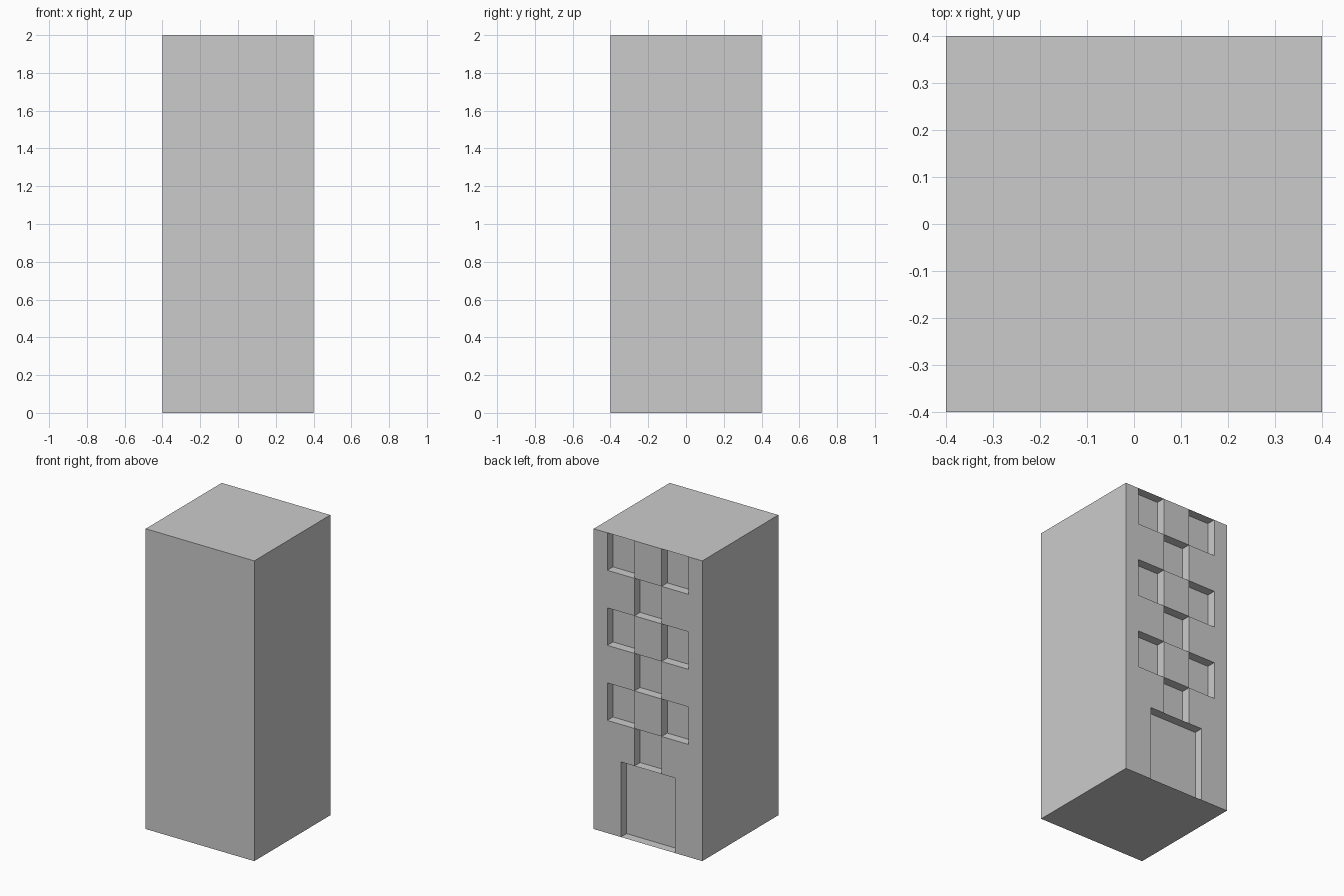
import bpy
import bmesh
from mathutils import Vector, Matrix

if "Cube" in bpy.data.objects:
    bpy.data.objects.remove(bpy.data.objects["Cube"])

HALF, HEIGHT, DEPTH, CELL = 0.4, 2.0, 0.06, 0.25

# Tower body
bm = bmesh.new()
bmesh.ops.create_cube(bm, size=1.0, matrix=Matrix.Translation((0, 0, HEIGHT / 2))
                      @ Matrix.Diagonal((2 * HALF, 2 * HALF, HEIGHT, 1)))


def back_faces():
    return [f for f in bm.faces
            if f.normal.y > 0.9 and abs(f.calc_center_median().y - HALF) < 1e-4]


def cut_back(point, normal):
    faces = back_faces()
    geom = list({v for f in faces for v in f.verts}) \
        + list({e for f in faces for e in f.edges}) + faces
    bmesh.ops.bisect_plane(bm, geom=geom, plane_co=point, plane_no=normal, dist=1e-5)
    bm.normal_update()


def recess(x0, x1, z0, z1):
    """Push the back-wall cells inside a rectangle inwards."""
    faces = []
    for f in back_faces():
        c = f.calc_center_median()
        if x0 < c.x < x1 and z0 < c.z < z1:
            faces.append(f)
    new = bmesh.ops.extrude_face_region(bm, geom=faces)["geom"]
    old = [f for f in faces if f.is_valid]
    if old:
        bmesh.ops.delete(bm, geom=old, context='FACES_ONLY')
    bmesh.ops.translate(bm, vec=Vector((0, -DEPTH, 0)),
                        verts=[g for g in new if isinstance(g, bmesh.types.BMVert)])
    bm.normal_update()


# Grid lines on the back wall
bm.normal_update()
for x in (-0.3, -0.2, -0.1, 0.1, 0.2, 0.3):
    cut_back((x, 0, 0), (1, 0, 0))
for i in range(2, 8):
    cut_back((0, 0, i * CELL), (0, 0, 1))

# Doorway
recess(-0.2, 0.2, 0, 2 * CELL)

# Windows in a checker pattern: one in the middle, then a pair at the sides
for i in range(2, 8):
    z = i * CELL
    for x in ((0,) if i % 2 == 0 else (-0.2, 0.2)):
        recess(x - 0.1, x + 0.1, z, z + CELL)

mesh = bpy.data.meshes.new("tower")
bm.to_mesh(mesh)
bm.free()
tower = bpy.data.objects.new("tower", mesh)
bpy.context.collection.objects.link(tower)
